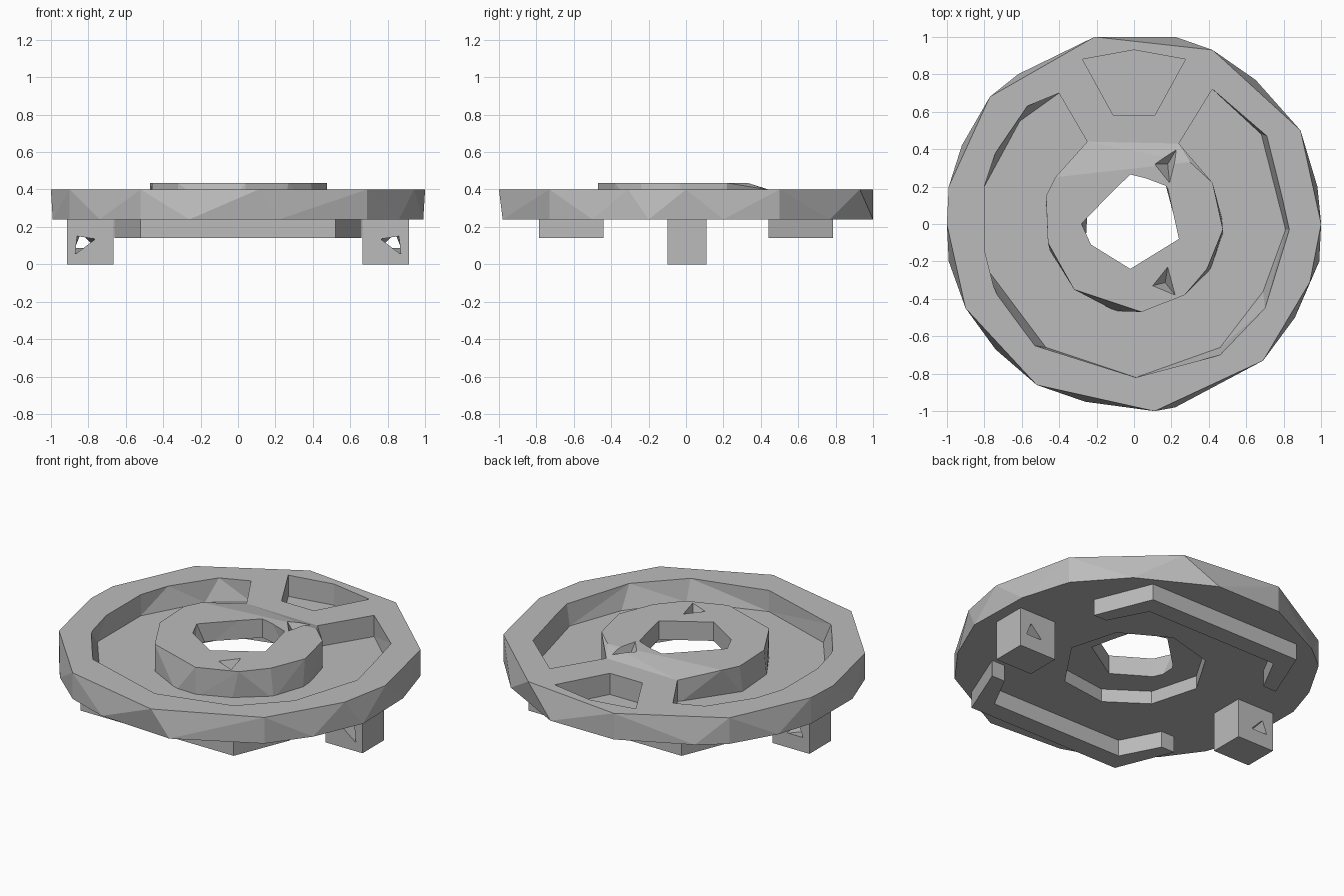
import bpy
import bmesh

if "Cube" in bpy.data.objects:
    bpy.data.objects.remove(bpy.data.objects["Cube"], do_unlink=True)

grey = bpy.data.materials.new("plain grey")
grey.use_nodes = True
colour = (0.5, 0.5, 0.5, 1)
grey.diffuse_color = colour
grey.node_tree.nodes["Principled BSDF"].inputs["Base Color"].default_value = colour


def finish(bm, name):
    """Turn a bmesh into a grey, flat-shaded object."""
    bmesh.ops.recalc_face_normals(bm, faces=bm.faces[:])
    mesh = bpy.data.meshes.new(name)
    bm.to_mesh(mesh)
    bm.free()
    mesh.materials.append(grey)
    obj = bpy.data.objects.new(name, mesh)
    bpy.context.collection.objects.link(obj)
    return obj


def hull(name, points):
    """Faceted solid wrapped around the given points."""
    bm = bmesh.new()
    for p in points:
        bm.verts.new(p)
    result = bmesh.ops.convex_hull(bm, input=bm.verts[:])
    loose = [v for v in bm.verts if not v.link_faces]
    bmesh.ops.delete(bm, geom=loose, context='VERTS')
    bmesh.ops.dissolve_limit(bm, angle_limit=0.005, verts=bm.verts[:], edges=bm.edges[:])
    return finish(bm, name)


def level(outline, z):
    return [(x, y, z) for x, y in outline]


def slab(name, low, high, z_low, z_high):
    """Solid between a lower and an upper outline."""
    return hull(name, level(low, z_low) + level(high, z_high))


def prism(name, outline, z_low, z_high):
    """Straight extrusion of any outline, concave ones included."""
    bm = bmesh.new()
    face = bm.faces.new([bm.verts.new(p) for p in level(outline, z_low)])
    made = bmesh.ops.extrude_face_region(bm, geom=[face])["geom"]
    top = [g for g in made if isinstance(g, bmesh.types.BMVert)]
    bmesh.ops.translate(bm, verts=top, vec=(0, 0, z_high - z_low))
    return finish(bm, name)


def combine(target, tool, operation='DIFFERENCE'):
    """Apply a boolean and throw the tool away."""
    mod = target.modifiers.new("boolean", 'BOOLEAN')
    mod.operation = operation
    mod.solver = 'EXACT'
    mod.object = tool
    bpy.context.view_layer.objects.active = target
    bpy.ops.object.modifier_apply(modifier=mod.name)
    bpy.data.objects.remove(tool, do_unlink=True)


# Main levels
BASE, FLOOR, RIM, HUB = 0.24, 0.27, 0.4, 0.435

# Faceted disc with different upper and lower outlines
disc_top = [(-.21, 1), (.42, .93), (.89, .5), (1, 0), (.94, -.31), (.69, -.73),
            (.11, -1), (-.52, -.86), (-.9, -.45), (-1, 0), (-.99, .2), (-.77, .68)]
disc_low = [(-.21, 1), (.22, 1), (.65, .77), (.89, .5), (.98, .2), (.99, -.2),
            (.86, -.5), (.69, -.73), (.22, -.98), (-.26, -.95), (-.52, -.86),
            (-.74, -.67), (-.9, -.45), (-.99, -.2), (-.99, .2), (-.92, .42),
            (-.77, .68), (-.62, .8)]
body = slab("wheel_body", disc_low, disc_top, BASE, RIM)

# Ring-shaped recess
recess_top = [(-.4, .7), (-.57, .63), (-.74, .38), (-.8, .2), (-.8, -.1),
              (-.73, -.38), (-.59, -.57), (-.53, -.65), (.01, -.82), (.46, -.7),
              (.7, -.45), (.83, -.03), (.79, .15), (.71, .47), (.42, .72)]
recess_low = [(-.4, .7), (-.61, .55), (-.8, .2), (-.8, -.22), (-.47, -.66),
              (.01, -.82), (.46, -.66), (.69, -.36), (.81, -.03), (.68, .48), (.42, .72)]
# The upper outline is repeated above the rim so the cut leaves clean walls
cut = hull("recess_cutter", level(recess_low, FLOOR) + level(recess_top, RIM)
           + level(recess_top, RIM + .05))
combine(body, cut)

# Bridge joining the hub to the rim at the back
bridge = [(-.46, .8), (-.25, .44), (-.15, .27), (.14, .27), (.24, .43), (.48, .82)]
combine(body, prism("bridge", bridge, BASE + .01, RIM), 'UNION')

# Raised hub, dropping to rim height where it meets the bridge
hub_top = [(-.42, .25), (-.47, .15), (-.46, -.1), (-.32, -.35), (.04, -.47),
           (.27, -.38), (.39, -.24), (.475, -.03), (.42, .22), (.3, .33)]
hub_low = [(-.47, .12), (-.45, -.14), (-.32, -.35), (-.1, -.465), (.04, -.47),
           (.23, -.39), (.41, -.24), (.475, -.05), (.47, .03), (.42, .22)]
hub_back = [(-.25, .44), (.24, .43)]
hub = hull("hub", level(hub_low + hub_back, BASE + .01) + level(hub_top, HUB)
           + level(hub_back, RIM))
combine(body, hub, 'UNION')

# Wide bore underneath, then the narrower centre hole
bore = [(-.41, .05), (-.25, .32), (.05, .4), (.33, .24), (.41, -.05),
        (.2, -.36), (-.1, -.4), (-.33, -.24)]
combine(body, prism("bore_cutter", bore, BASE - .1, .32))
hole_top = [(-.02, .265), (-.28, 0), (-.23, -.11), (-.02, -.24), (.24, -.08), (.18, .19)]
hole_low = [(-.02, .265), (-.22, .07), (-.23, -.11), (-.02, -.24), (.24, -.08), (.16, .22)]
combine(body, hull("hole_cutter", level(hole_low, .2) + level(hole_low, .32)
                   + level(hole_top, HUB) + level(hole_top, HUB + .1)))

# Keystone-shaped pocket in the back of the rim
pocket = [(-.275, .88), (0, .93), (.275, .88), (.11, .58), (-.11, .58)]
combine(body, prism("pocket_cutter", pocket, FLOOR, RIM + .1))

# Small three-sided dimples on the hub
for tri in ([(.11, .32), (.24, .42), (.19, .22)], [(.1, -.33), (.18, -.23), (.22, -.38)]):
    tip = (sum(p[0] for p in tri) / 3, sum(p[1] for p in tri) / 3, .34)
    combine(body, hull("dimple_cutter", [tip] + level(tri, HUB) + level(tri, HUB + .05)))

# Feet with a triangular cross hole, and curved rails under the disc
for side, word in ((1, "left"), (-1, "right")):
    foot = prism(word + "_foot", [(side * x, y) for x, y in
                 ((.665, -.1), (.915, -.1), (.915, .11), (.665, .11))], 0, BASE + .01)
    front = [(.87, .055), (.86, .15), (.765, .135)]
    back = [(.765, .09), (.87, .09), (.84, .165)]
    combine(foot, hull("foot_hole_cutter",
                       [(side * x, -.11, z) for x, z in front]
                       + [(side * x, .12, z) for x, z in back]))

for side, word in ((-1, "front"), (1, "back")):
    half = [(.57, .44), (.45, .67)]
    outer = [(.66, .44), (.52, .785)]
    inner_path = half + [(-x, y) for x, y in reversed(half)]
    outer_path = outer + [(-x, y) for x, y in reversed(outer)]
    outline = [(x, side * y) for x, y in outer_path + inner_path[::-1]]
    prism(word + "_rail", outline, .14, BASE + .01)
